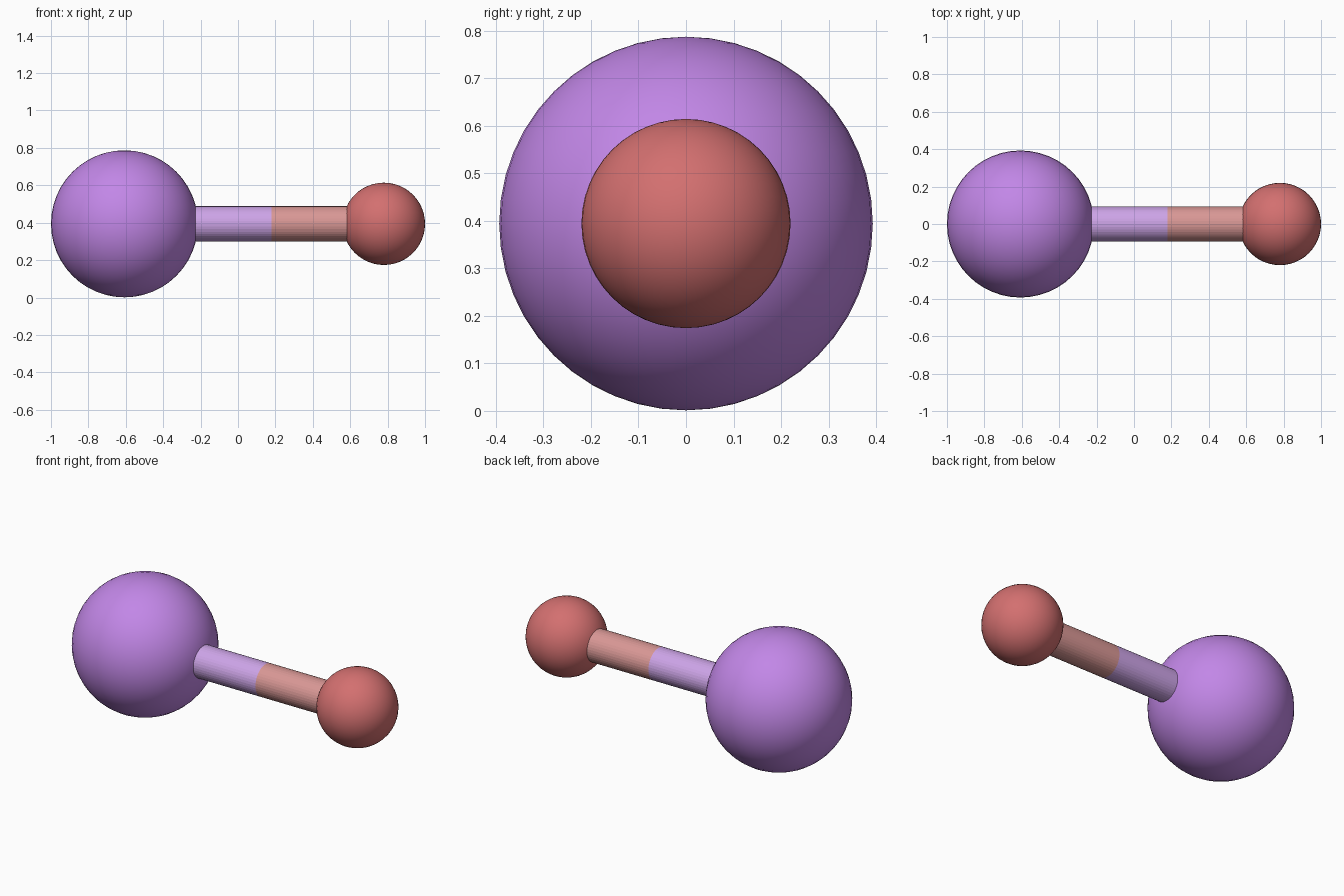
import bpy, math

if "Cube" in bpy.data.objects:
    bpy.data.objects.remove(bpy.data.objects["Cube"])

CENTRE_Z = 0.394
BOND_RADIUS = 0.094
SPLIT_X = 0.18


def material(name, rgb):
    m = bpy.data.materials.new(name)
    m.diffuse_color = (*rgb, 1.0)
    m.use_nodes = True
    m.node_tree.nodes["Principled BSDF"].inputs["Base Color"].default_value = m.diffuse_color
    return m


def ball(name, x, radius, mat):
    bpy.ops.mesh.primitive_uv_sphere_add(
        segments=48, ring_count=24, radius=radius, location=(x, 0, CENTRE_Z))
    ob = bpy.context.object
    ob.name = name
    ob.data.materials.append(mat)
    bpy.ops.object.shade_smooth()


def rod(name, x0, x1, mat):
    bpy.ops.mesh.primitive_cylinder_add(
        vertices=40, radius=BOND_RADIUS, depth=x1 - x0, end_fill_type='NOTHING',
        location=((x0 + x1) / 2, 0, CENTRE_Z), rotation=(0, math.pi / 2, 0))
    ob = bpy.context.object
    ob.name = name
    ob.data.materials.append(mat)


purple = material("purple", (0.561, 0.251, 0.831))
red = material("brick red", (0.651, 0.161, 0.161))
pale_purple = material("pale purple", (0.64, 0.39, 0.84))
pale_red = material("pale red", (0.69, 0.31, 0.30))

# Atoms
ball("large_ball", -0.607, 0.393, purple)
ball("small_ball", 0.78, 0.22, red)

# Two-coloured bond, with its open ends hidden inside the balls
rod("bond_large_half", -0.26, SPLIT_X, pale_purple)
rod("bond_small_half", SPLIT_X, 0.62, pale_red)
